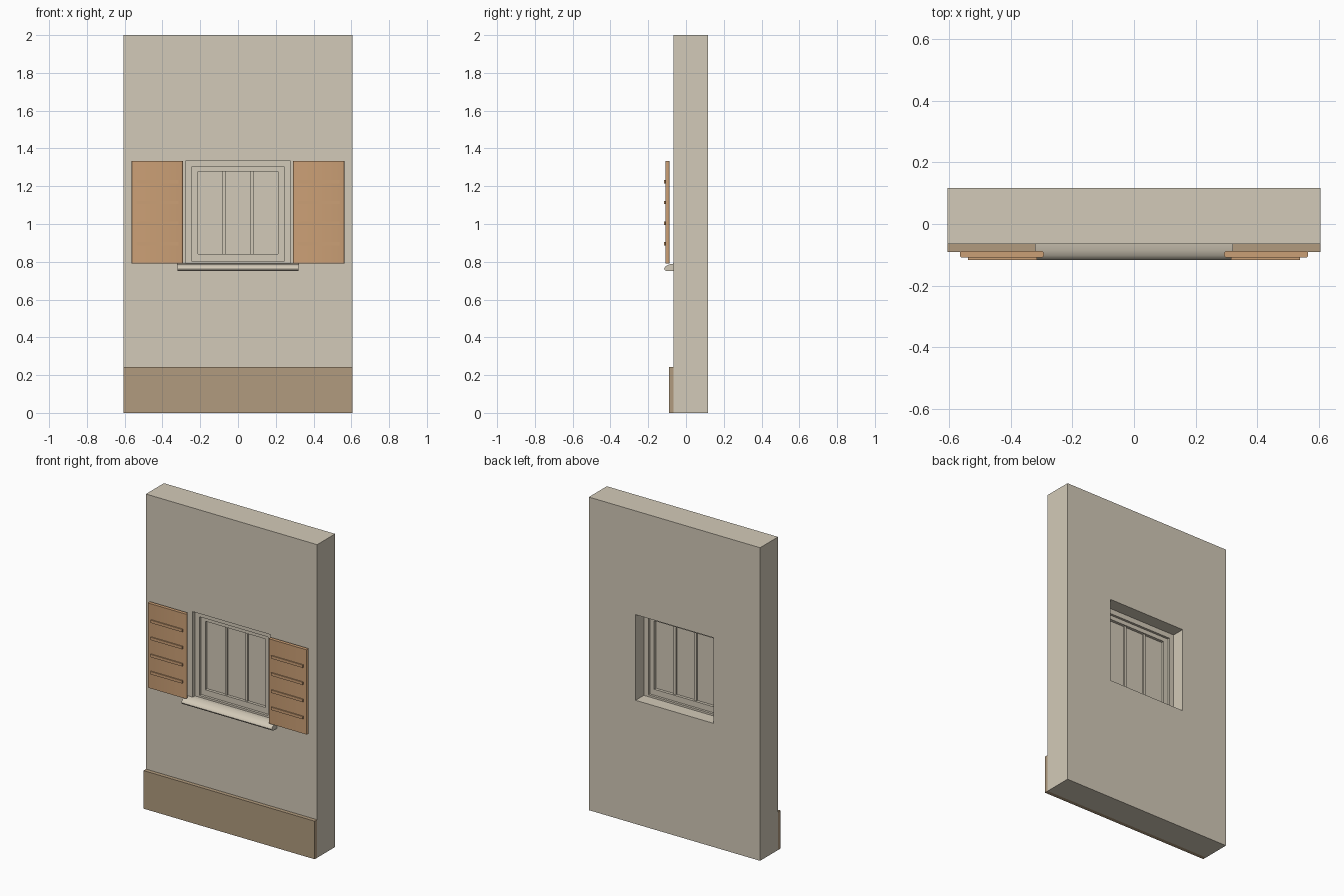
import bpy, bmesh

cube = bpy.data.objects.get("Cube")
if cube:
    bpy.data.objects.remove(cube, do_unlink=True)


def material(name, rgb):
    m = bpy.data.materials.new(name)
    m.use_nodes = True
    m.diffuse_color = (*rgb, 1)
    m.node_tree.nodes["Principled BSDF"].inputs["Base Color"].default_value = (*rgb, 1)
    return m


plaster = material("warm plaster", (0.65, 0.59, 0.48))
wood = material("orange wood", (0.60, 0.35, 0.18))
stone = material("brown stone", (0.44, 0.33, 0.21))


def finish(name, bm, mat):
    bmesh.ops.recalc_face_normals(bm, faces=bm.faces)
    mesh = bpy.data.meshes.new(name)
    bm.to_mesh(mesh)
    bm.free()
    mesh.materials.append(mat)
    ob = bpy.data.objects.new(name, mesh)
    bpy.context.collection.objects.link(ob)
    return ob


def box(name, x, y, z, mat, round_z=0):
    """Box between min/max pairs, with optional rounded upright edges."""
    bm = bmesh.new()
    bmesh.ops.create_cube(bm, size=1)
    for v in bm.verts:
        for i, (a, b) in enumerate((x, y, z)):
            v.co[i] = a if v.co[i] < 0 else b
    if round_z:
        upright = [e for e in bm.edges
                   if abs(e.verts[0].co.z - e.verts[1].co.z) > 0.001]
        bmesh.ops.bevel(bm, geom=upright, offset=round_z, segments=3,
                        profile=0.5, affect='EDGES')
    return finish(name, bm, mat)


def ring(name, outer, inner, y, mat):
    """Rectangular frame; outer and inner are (half width, bottom, top)."""
    bm = bmesh.new()

    def loop(rect, depth):
        w, lo, hi = rect
        return [bm.verts.new((px, depth, pz))
                for px, pz in ((-w, lo), (w, lo), (w, hi), (-w, hi))]

    loops = [loop(outer, y[0]), loop(inner, y[0]), loop(inner, y[1]), loop(outer, y[1])]
    for k in range(4):
        a, b = loops[k], loops[(k + 1) % 4]
        for i in range(4):
            j = (i + 1) % 4
            bm.faces.new((a[i], a[j], b[j], b[i]))
    return finish(name, bm, mat)


# Wall with window opening, and plinth
opening = (0.275, 0.79, 1.337)
ring("wall", (0.605, 0, 2), opening, (-0.065, 0.116), plaster)
box("plinth", (-0.605, 0.605), (-0.09, -0.065), (0, 0.243), stone)

# Stepped window frame, sash, panes and glazing bars
sash_edge = (0.243, 0.802, 1.304)
pane_edge = (0.212, 0.84, 1.277)
ring("window_frame", opening, sash_edge, (-0.042, 0.033), plaster)
ring("sash", sash_edge, pane_edge, (-0.026, 0.018), plaster)
box("panes", (-0.212, 0.212), (-0.008, 0.0), (0.84, 1.277), plaster)
for side, x in (("right", -0.073), ("left", 0.073)):
    box(side + "_glazing_bar", (x - 0.008, x + 0.008), (-0.018, 0.01),
        (0.84, 1.277), plaster)

# Sill: sloped top and rounded nose, extruded along x
profile = [(-0.065, 0.79), (-0.085, 0.787), (-0.102, 0.78), (-0.112, 0.772),
           (-0.116, 0.763), (-0.112, 0.755), (-0.1, 0.75), (-0.065, 0.75)]
bm = bmesh.new()
face = bm.faces.new([bm.verts.new((-0.32, y, z)) for y, z in profile])
extruded = bmesh.ops.extrude_face_region(bm, geom=[face])["geom"]
bmesh.ops.translate(bm, vec=(0.64, 0, 0),
                    verts=[g for g in extruded if isinstance(g, bmesh.types.BMVert)])
sill = finish("sill", bm, plaster)

# Open shutters with four raised slats each
smooth = [sill]
for side, s in (("right", -1), ("left", 1)):
    def span(a, b):
        return tuple(sorted((s * a, s * b)))
    smooth.append(box(side + "_shutter", span(0.292, 0.564), (-0.109, -0.087),
                      (0.792, 1.333), wood, round_z=0.008))
    for i in range(4):
        z = 0.895 + i * 0.1095
        box(f"{side}_shutter_slat_{i + 1}", span(0.314, 0.538), (-0.116, -0.105),
            (z - 0.009, z + 0.009), wood)

bpy.ops.object.select_all(action='DESELECT')
for ob in smooth:
    ob.select_set(True)
bpy.context.view_layer.objects.active = sill
bpy.ops.object.shade_smooth_by_angle()
